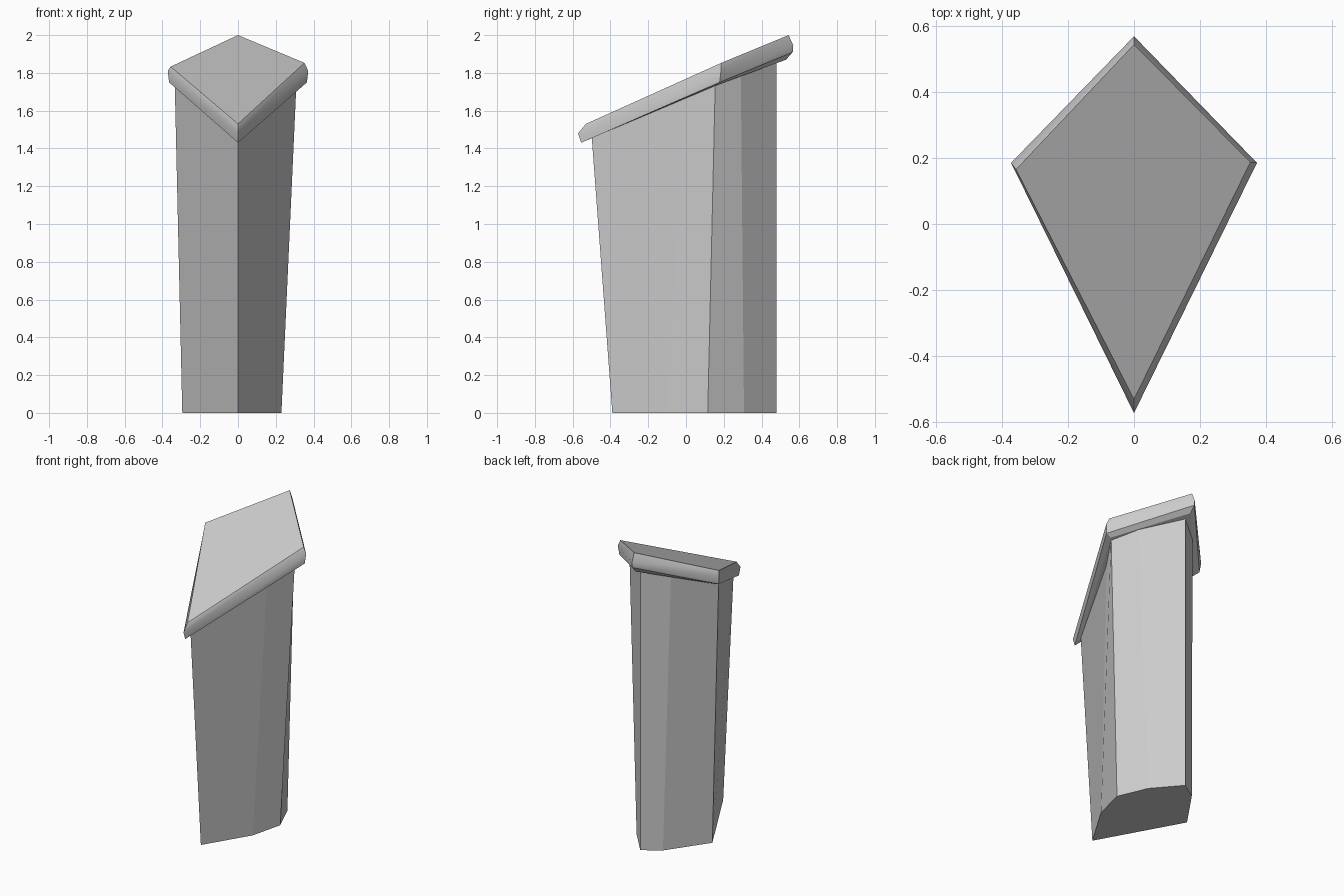
import bpy
import bmesh

cube = bpy.data.objects.get("Cube")
if cube:
    bpy.data.objects.remove(cube, do_unlink=True)

# Single stone colour
stone = bpy.data.materials.new("grey_stone")
stone.use_nodes = True
grey = (0.6, 0.6, 0.6, 1)
stone.diffuse_color = grey
stone.node_tree.nodes["Principled BSDF"].inputs["Base Color"].default_value = grey


def loft(name, rings, smooth_rings=()):
    """Join rings of points with quads; listed rings blend smoothly."""
    bm = bmesh.new()
    loops = [[bm.verts.new(p) for p in ring] for ring in rings]
    n = len(loops[0])
    bm.faces.new(loops[0][::-1])
    bm.faces.new(loops[-1])
    for low, high in zip(loops, loops[1:]):
        for i in range(n):
            j = (i + 1) % n
            bm.faces.new((low[i], low[j], high[j], high[i]))
    bmesh.ops.recalc_face_normals(bm, faces=bm.faces[:])
    soft = [set(loops[k]) for k in smooth_rings]
    for edge in bm.edges:
        edge.smooth = any(set(edge.verts) <= ring for ring in soft)
    for face in bm.faces:
        face.smooth = bool(soft)
    mesh = bpy.data.meshes.new(name)
    bm.to_mesh(mesh)
    bm.free()
    mesh.materials.append(stone)
    obj = bpy.data.objects.new(name, mesh)
    bpy.context.collection.objects.link(obj)
    return obj


# Flaring faceted pillar, its top cut parallel to the sloping cap
base = [(0, -.39), (.177, -.098), (.23, .115), (.148, .307),
        (0, .48), (-.114, .405), (-.295, .145)]
head = [(0, -.5), (.215, 0), (.31, .155), (.212, .29),
        (0, .48), (-.15, .37), (-.335, .135)]
slope = .437
loft("pillar", [[(x, y, 0) for x, y in base],
                [(x, y, 1.69 + slope * y) for x, y in head]])

# Tilted kite-shaped cap with a rounded rim: underside, lower rim, outer rim, top
loft("sloping_cap", [
    [(0, -.5, 1.455), (.325, .17, 1.738), (0, .53, 1.87), (-.34, .16, 1.735)],
    [(0, -.555, 1.43), (.365, .178, 1.75), (0, .565, 1.91), (-.365, .178, 1.75)],
    [(0, -.572, 1.48), (.372, .185, 1.81), (0, .568, 1.945), (-.372, .185, 1.81)],
    [(0, -.53, 1.53), (.352, .187, 1.853), (0, .543, 2), (-.357, .165, 1.833)],
], smooth_rings=(2,))
